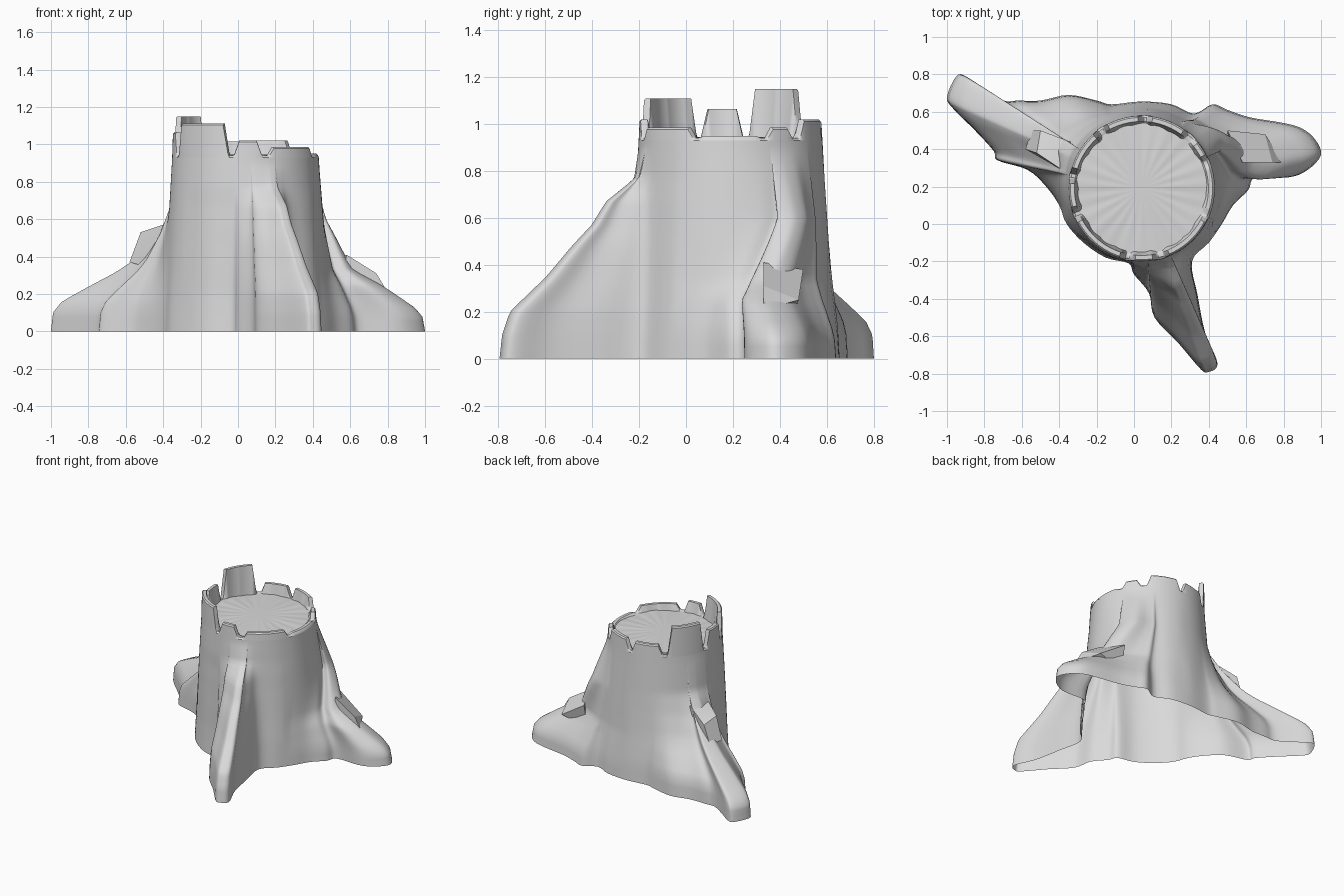
import bpy, bmesh, math
from mathutils import Vector

if "Cube" in bpy.data.objects:
    bpy.data.objects.remove(bpy.data.objects["Cube"], do_unlink=True)

CENTRE = Vector((0.04, 0.19))
RIM_BASE = 0.93

GREY = (0.7, 0.7, 0.7, 1)
wood = bpy.data.materials.new("grey_wood")
wood.use_nodes = True
wood.diffuse_color = GREY
wood.node_tree.nodes["Principled BSDF"].inputs["Base Color"].default_value = GREY


def finish(bm, name, angle=40, recalc=True):
    """Turn a bmesh into a smooth shaded object with the wood material."""
    if recalc:
        bmesh.ops.recalc_face_normals(bm, faces=bm.faces)
    mesh = bpy.data.meshes.new(name)
    bm.to_mesh(mesh)
    bm.free()
    mesh.materials.append(wood)
    obj = bpy.data.objects.new(name, mesh)
    bpy.context.collection.objects.link(obj)
    bpy.ops.object.select_all(action='DESELECT')
    obj.select_set(True)
    bpy.context.view_layer.objects.active = obj
    bpy.ops.object.shade_smooth_by_angle(angle=math.radians(angle))


def lerp_table(table, x):
    """Piecewise linear lookup in a list of (x, value) pairs."""
    for (a, va), (b, vb) in zip(table, table[1:]):
        if x <= b:
            return va + (vb - va) * (x - a) / (b - a)
    return table[-1][1]


def catmull(p, q, r, s, t):
    return 0.5 * (2 * q + (r - p) * t + (2 * p - 5 * q + 4 * r - s) * t * t
                  + (3 * q - p - 3 * r + s) * t ** 3)


def loft(bm, rings):
    """Join closed rings of equal length, outer side facing out."""
    loops = [[bm.verts.new(co) for co in ring] for ring in rings]
    for low, high in zip(loops, loops[1:]):
        n = len(low)
        for i in range(n):
            j = (i + 1) % n
            bm.faces.new((low[i], low[j], high[j], high[i]))
    return loops


def polar(angle, radius, z):
    return Vector((CENTRE.x + radius * math.cos(angle), CENTRE.y + radius * math.sin(angle), z))


# Ground outline of the trunk and its three roots, counter-clockwise
OUTLINE = [
    (.40, -.79), (.44, -.77), (.44, -.72), (.38, -.58), (.34, -.38), (.31, -.2),
    (.40, -.1), (.47, 0), (.53, .1), (.61, .18), (.65, .25), (.83, .25), (.93, .29),
    (1, .37), (.97, .45), (.9, .51), (.8, .54), (.62, .57), (.5, .61), (.42, .64),
    (.32, .59), (.2, .64), (.04, .655), (-.12, .64), (-.2, .66), (-.35, .69),
    (-.5, .66), (-.62, .66), (-.7, .66), (-.8, .72), (-.9, .79), (-.95, .79),
    (-1, .68), (-.97, .62), (-.85, .5), (-.75, .39), (-.73, .34), (-.57, .29),
    (-.47, .2), (-.4, .1), (-.36, 0), (-.27, -.1), (-.15, -.18), (-.03, -.21),
    (0, -.27), (.08, -.37), (.11, -.5), (.24, -.64), (.36, -.78)]

# Each root: crest direction, sideways twist at the top in degrees, and
# the share of its reach that is left at a given height
FRONT = (-69, 0, [(0, 1), (.1, .99), (.2, .94), (.35, .68), (.48, .5), (.57, .36),
                  (.67, .26), (.77, .05), (.9, 0)])
LEFT = (12, 22, [(0, 1), (.08, .98), (.13, .9), (.22, .66), (.33, .33), (.42, .27),
                 (.52, .22), (.72, .1), (.85, .02), (.9, 0)])
RIGHT = (152, 0, [(0, 1), (.1, .99), (.16, .92), (.24, .7), (.32, .47), (.38, .34),
                  (.52, .15), (.66, .02), (.9, 0)])


def root_at(degrees):
    if -140 < degrees < -30:
        return FRONT
    return LEFT if -30 <= degrees < 90 else RIGHT


def trunk_point(p, z):
    """Ground point p (from the centre) carried up the trunk to height z."""
    angle = math.atan2(p.y, p.x)
    degrees = math.degrees(angle)
    crest, twist, profile = root_at(degrees)
    window = math.cos(math.radians(min(abs(degrees - crest), 60) * 1.5)) ** 2
    lift = min(1, max(0, z - 0.25) / 0.35)
    angle += math.radians(twist) * window * lift
    radius = 0.44 - 0.048 * z / RIM_BASE + (p.length - 0.44) * lerp_table(profile, z)
    return polar(angle, radius, z)


# Trunk with flaring roots, open underneath
points = [Vector(p) - CENTRE for p in OUTLINE]
count = len(points)
base = [catmull(points[i - 1], points[i], points[(i + 1) % count], points[(i + 2) % count], t / 4)
        for i in range(count) for t in range(4)]
LEVELS = 36
heights = [RIM_BASE * k / LEVELS for k in range(LEVELS + 1)]
bm = bmesh.new()
loft(bm, [[trunk_point(p, z) for p in base] for z in heights])
finish(bm, "trunk_and_roots", 60, recalc=False)

# Broken bark rim: (start degrees, end degrees, height)
TEETH = [(24, 43, .985), (50, 85, 1.02), (89, 122, 1.015), (128, 167, 1.15), (172, 199, 1.065),
         (204, 256, 1.11), (261, 283, 1.02), (289, 336, .985), (339, 380, .95)]


def rim_height(degrees):
    """Notch height between teeth, with steep sloping sides on each tooth."""
    for start, end, top in TEETH:
        d = degrees + 360 if degrees < start and end > 360 else degrees
        if start <= d <= end:
            side = min(d - start, end - d) / 4
            return 0.94 + (top - 0.94) * min(1, 0.1 + 0.9 * side)
    return 0.94


STEPS = 360
outer_low, outer_high, crest_ring, inner_high, inner_low = [], [], [], [], []
floor_edge, floor_middle = [], []
for i in range(STEPS):
    a = math.radians(i * 360 / STEPS)
    top = rim_height(i * 360 / STEPS)
    wobble = 0.007 * abs(math.sin(a * 11)) + 0.004 * math.sin(a * 5)
    outer_low.append(polar(a, 0.392, RIM_BASE))
    outer_high.append(polar(a, 0.388, top - 0.008))
    crest_ring.append(polar(a, 0.38, top))
    inner_high.append(polar(a, 0.358, top))
    inner_low.append(polar(a, 0.335 + wobble, RIM_BASE))
    floor_edge.append(polar(a, 0.35, 0.94 + 0.003 * math.sin(a * 7)))
    floor_middle.append(polar(a, 0.18, 0.944 + 0.0012 * math.sin(a * 23)))
bm = bmesh.new()
loft(bm, [outer_low, outer_high, crest_ring, inner_high, inner_low])
finish(bm, "bark_rim", 35, recalc=False)

# Cut wood surface inside the rim, with faint radial grain
bm = bmesh.new()
inner = loft(bm, [floor_edge, floor_middle])[1]
hub = bm.verts.new((CENTRE.x, CENTRE.y, 0.946))
for i in range(STEPS):
    bm.faces.new((inner[i], inner[(i + 1) % STEPS], hub))
finish(bm, "cut_wood_top", recalc=False)


def hull(name, corners):
    """Chunky flat-sided block from its corner points."""
    bm = bmesh.new()
    for co in corners:
        bm.verts.new(co)
    bmesh.ops.convex_hull(bm, input=bm.verts)
    bmesh.ops.dissolve_limit(bm, angle_limit=math.radians(8), verts=bm.verts, edges=bm.edges)
    finish(bm, name, 20)


# Sawn branch stub on the back right root
hull("branch_stub", [(-.52, .38, .53), (-.5, .5, .5), (-.34, .44, .58), (-.37, .28, .58),
                     (-.58, .4, .37), (-.55, .5, .36), (-.3, .42, .3), (-.33, .28, .3)])

# Split wood ridge on the left root
hull("split_ridge", [(.58, .33, .41), (.74, .33, .31), (.8, .33, .21), (.56, .33, .22),
                     (.5, .5, .38), (.7, .48, .25), (.5, .46, .2)])
